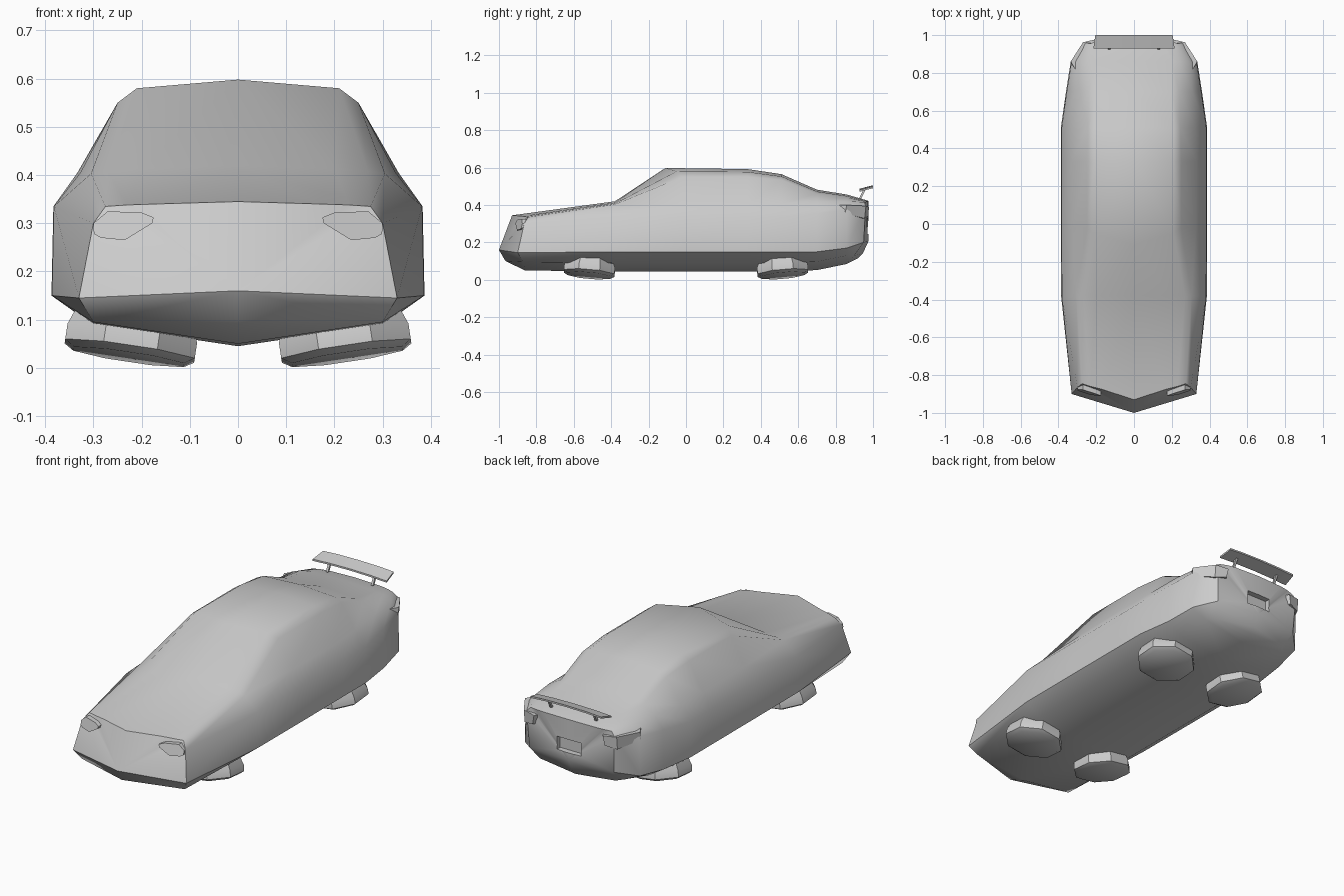
import bpy, bmesh, math
from mathutils import Vector

if "Cube" in bpy.data.objects:
    bpy.data.objects.remove(bpy.data.objects["Cube"])


def finish(ob, angle=35):
    bpy.ops.object.select_all(action='DESELECT')
    bpy.context.view_layer.objects.active = ob
    ob.select_set(True)
    for m in list(ob.modifiers):
        bpy.ops.object.modifier_apply(modifier=m.name)
    bpy.ops.object.shade_smooth_by_angle(angle=math.radians(angle))


def make(name, bm):
    bmesh.ops.recalc_face_normals(bm, faces=bm.faces)
    me = bpy.data.meshes.new(name)
    bm.to_mesh(me)
    bm.free()
    ob = bpy.data.objects.new(name, me)
    bpy.context.collection.objects.link(ob)
    return ob


def mirror(ob):
    m = ob.modifiers.new("mirror", 'MIRROR')
    m.use_clip = True


def strip(name, top, low, offset):
    """Solid made from a strip between two edges, pushed along an offset."""
    bm = bmesh.new()
    off = Vector(offset)
    rows = [[bm.verts.new(Vector(p) + o) for p in e]
            for e, o in ((top, off * 0), (low, off * 0), (low, off), (top, off))]
    for k in range(4):
        a, b = rows[k], rows[(k + 1) % 4]
        for i in range(len(a) - 1):
            bm.faces.new((a[i], a[i + 1], b[i + 1], b[i]))
    for i in (0, -1):
        if abs(rows[0][i].co.x) > 1e-4:
            bm.faces.new([r[i] for r in rows])
    ob = make(name, bm)
    mirror(ob)
    return ob


# body: half rings from keel to roof centre, lofted along y
nose = [(0, -.86, .05), (.30, -.87, .095), (.33, -.90, .145), (.30, -.865, .30),
        (.275, -.845, .335), (.23, -.86, .338), (.17, -.875, .34), (0, -.93, .345)]
tail = [(0, .92, .115), (.22, .90, .13), (.245, .95, .2), (.255, .96, .395),
        (.235, .955, .415), (.2, .965, .418), (.15, .972, .42), (0, .977, .422)]
# y, width, keel z, low side z, shoulder z, then x,z of belt / window top / roof edge, top z
stations = [
    (-.38, .386, .045, .15, .335, .305, .403, .27, .408, .20, .413, .42),
    (-.02, .387, .045, .15, .335, .327, .405, .25, .55, .21, .58, .598),
    (.33, .387, .045, .15, .335, .333, .405, .25, .55, .21, .577, .592),
    (.51, .387, .045, .15, .335, .325, .408, .245, .535, .21, .553, .565),
    (.70, .36, .052, .15, .355, .31, .42, .24, .46, .20, .472, .482),
    (.86, .335, .085, .17, .375, .29, .42, .24, .440, .20, .448, .456)]
rings = [nose]
for i, (y, w, zk, z2, z3, x4, z4, x5, z5, x6, z6, zt) in enumerate(stations):
    rings.append([(0, y, zk), (w - .085, y, zk + .045), (w, y, z2), (w - .004, y, z3),
                  (x4, y, z4), (x5, y, z5), (x6, y - (.03 if i == 1 else 0), z6),
                  (0, y - (.09 if i == 1 else 0), zt)])
rings.append(tail)
bm = bmesh.new()
grid = [[bm.verts.new(p) for p in r] for r in rings]
for a, b in zip(grid, grid[1:]):
    for j in range(7):
        bm.faces.new((a[j], a[j + 1], b[j + 1], b[j]))
for g, p1, p2 in ((grid[0], (0, -.965, .10), (0, -1, .16)),
                  (grid[-1], (0, .945, .14), (0, .975, .205))):
    c1, c2 = bm.verts.new(p1), bm.verts.new(p2)
    bm.faces.new((g[0], g[1], c1))
    bm.faces.new((g[1], g[2], c2, c1))
    for j in range(2, 7):
        bm.faces.new((g[j], g[j + 1], c2))
body = make("car_body", bm)
mirror(body)

# recess for the rear plate
bpy.ops.mesh.primitive_cube_add(size=1, location=(0, .98, .28))
cutter = bpy.context.object
cutter.name = "plate_cutter"
cutter.scale = (.14, .07, .07)
cutter.hide_render = True
b = body.modifiers.new("plate", 'BOOLEAN')
b.operation = 'DIFFERENCE'
b.object = cutter
finish(body, 40)
bpy.data.objects.remove(cutter)

# headlights
lamp = lambda pts: [(x, -.915 + .3 * (x - .175) + .25 * (z - .29), z) for x, z in pts]
finish(strip("headlights",
             lamp([(.175, .312), (.20, .322), (.27, .325), (.30, .30)]),
             lamp([(.178, .30), (.235, .265), (.285, .27), (.299, .278)]), (0, .07, 0)))

# tail lights wrap round the rear corners
finish(strip("tail_lights",
             [(.20, .978, .39), (.27, .962, .395), (.335, .86, .40)],
             [(.21, .975, .34), (.27, .955, .328), (.333, .85, .355)], (-.03, -.05, 0)))

# rear wing and its struts
finish(strip("rear_wing",
             [(0, .928, .487), (.12, .928, .485), (.215, .928, .48)],
             [(0, 1.0, .506), (.12, 1.0, .504), (.205, 1.0, .499)], (0, 0, -.009)), 30)
finish(strip("wing_struts", [(.125, .925, .435), (.125, .95, .485)],
             [(.137, .925, .435), (.137, .95, .485)], (0, .012, 0)), 30)

# wheels: flat eight-sided hover discs, tilted outwards
for sy, end in ((-1, "front"), (1, "rear")):
    for sx, side in ((-1, "left"), (1, "right")):
        bm = bmesh.new()
        prof = [(.125, -.045), (.147, -.032), (.147, 0), (.125, .055)]
        loops = [[bm.verts.new((r * math.cos(t), r * math.sin(t), z))
                  for t in (k * math.tau / 8 + math.tau / 16 for k in range(8))]
                 for r, z in prof]
        for a, c in zip(loops, loops[1:]):
            for k in range(8):
                n = (k + 1) % 8
                bm.faces.new((a[k], a[n], c[n], c[k]))
        bm.faces.new(loops[0])
        bm.faces.new(loops[-1])
        w = make(f"{end}_{side}_wheel", bm)
        w.location = (sx * .22, sy * .515, .067)
        w.rotation_euler = (sy * math.radians(5), -sx * math.radians(8.5), 0)
        finish(w, 40)
